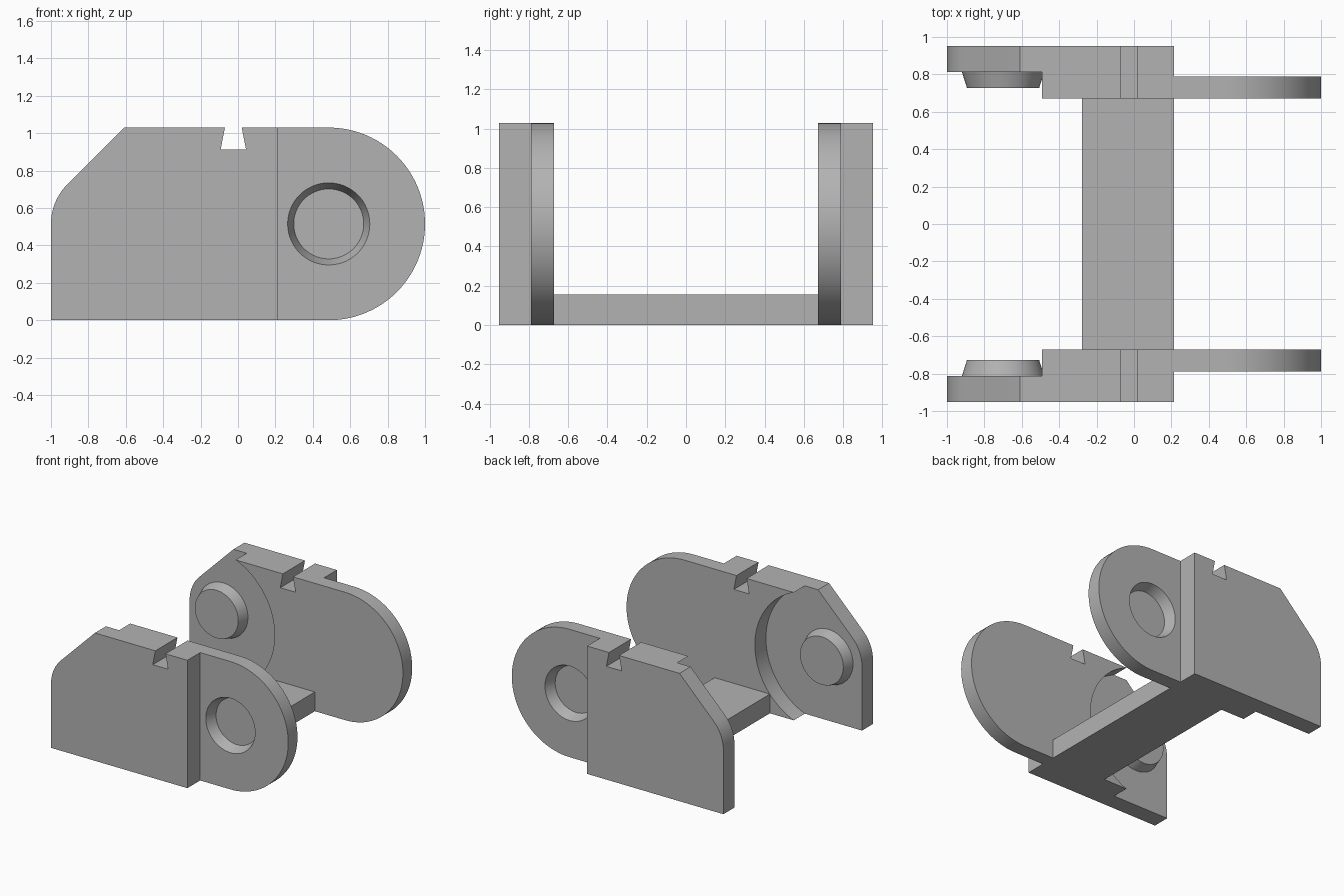
import bpy, bmesh
from math import sin, cos, radians

cube = bpy.data.objects.get("Cube")
if cube:
    bpy.data.objects.remove(cube, do_unlink=True)

grey = bpy.data.materials.new("plain_grey")
grey.use_nodes = True
colour = (0.45, 0.45, 0.45, 1)
grey.diffuse_color = colour
grey.node_tree.nodes["Principled BSDF"].inputs["Base Color"].default_value = colour

# Shared dimensions
TOP, MID = 1.03, 0.515
PIN_X, HOLE_X, STEP_X = -0.70, 0.485, 0.215
INNER, TAB, RECESS, OUTER = 0.671, 0.789, 0.812, 0.952


def arc(cx, radius, start, end, steps):
    angles = [radians(start + (end - start) * i / steps) for i in range(steps + 1)]
    return [(cx + radius * cos(a), MID + radius * sin(a)) for a in angles]


def loft(name, near, far, y0, y1):
    """Solid between two matching outlines in x and z."""
    bm = bmesh.new()
    a = [bm.verts.new((x, y0, z)) for x, z in near]
    b = [bm.verts.new((x, y1, z)) for x, z in far]
    bm.faces.new(a)
    bm.faces.new(b[::-1])
    for i in range(len(a)):
        j = (i + 1) % len(a)
        bm.faces.new((a[i], b[i], b[j], a[j]))
    bmesh.ops.recalc_face_normals(bm, faces=bm.faces)
    mesh = bpy.data.meshes.new(name)
    bm.to_mesh(mesh)
    bm.free()
    mesh.materials.append(grey)
    obj = bpy.data.objects.new(name, mesh)
    bpy.context.collection.objects.link(obj)
    return obj


def box_outline(x0, x1, z0, z1):
    return [(x0, z0), (x1, z0), (x1, z1), (x0, z1)]


def finish(obj, cutters=(), mirrored=True):
    bpy.ops.object.select_all(action='DESELECT')
    bpy.context.view_layer.objects.active = obj
    obj.select_set(True)
    for cutter in cutters:
        mod = obj.modifiers.new("cut", 'BOOLEAN')
        mod.operation, mod.solver, mod.object = 'DIFFERENCE', 'EXACT', cutter
        bpy.ops.object.modifier_apply(modifier=mod.name)
        bpy.data.objects.remove(cutter, do_unlink=True)
    if mirrored:
        mod = obj.modifiers.new("mirror", 'MIRROR')
        mod.use_axis = (False, True, False)
        mod.use_mirror_merge = False
        bpy.ops.object.modifier_apply(modifier=mod.name)
    bpy.ops.object.shade_smooth_by_angle(angle=radians(25))


# Side plates: round tab, dovetail notch, sloped corner with a rounded shoulder
outline = [(-1, 0)] + arc(HOLE_X, MID, -90, 90, 48)
outline += [(0.02, TOP), (0.043, 0.912), (-0.093, 0.912), (-0.07, TOP), (-0.609, TOP)]
outline += arc(PIN_X, 0.30, 135, 180, 12)
plates = loft("side_plates", outline, outline, INNER, OUTER)

# Cutters: outer step beside the tab, inner recess round the pin, blind tapered hole
step = box_outline(STEP_X, 1.2, -0.2, 1.2)
recess = arc(PIN_X, 0.556, -90, 90, 64) + [(-1.2, 1.2), (-1.2, -0.2)]
hole_near = arc(HOLE_X, 0.187, 0, 357.5, 63)
hole_far = arc(HOLE_X, 0.22, 0, 357.5, 63)
cutters = [
    loft("step_cutter", step, step, TAB, 1.1),
    loft("recess_cutter", recess, recess, 0.5, RECESS),
    loft("hole_cutter", hole_near, hole_far, 0.705, TAB + 0.001),
]
finish(plates, cutters)

# Tapered pins on the recessed faces
pins = loft("pins", arc(PIN_X, 0.193, 0, 357.5, 63), arc(PIN_X, 0.22, 0, 357.5, 63), 0.727, RECESS)
finish(pins)

# Cross bar joining the plates
bar = box_outline(-0.278, STEP_X, 0, 0.155)
finish(loft("cross_bar", bar, bar, -INNER, INNER), mirrored=False)
